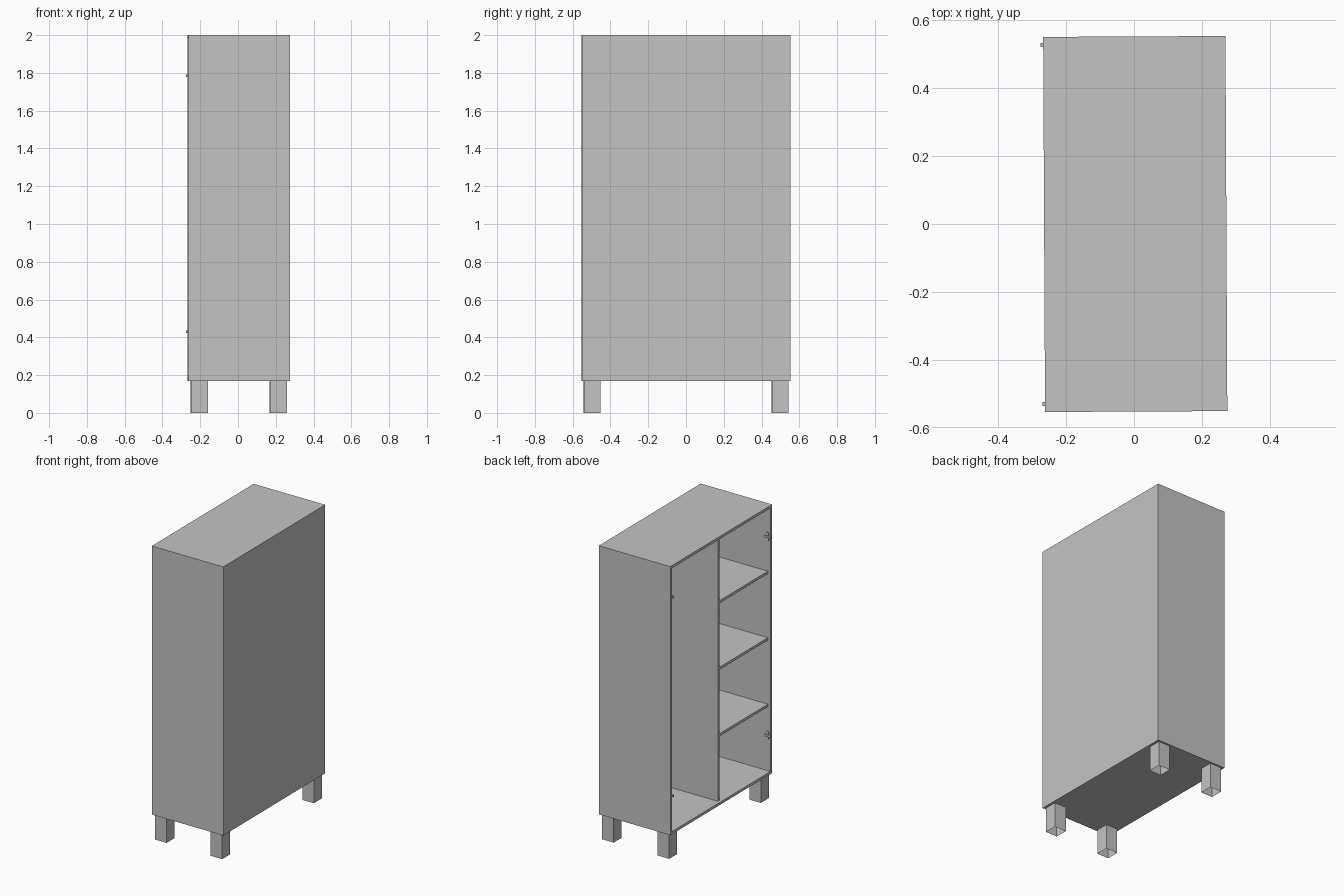
import bpy
import bmesh
from mathutils import Matrix, Vector

cube = bpy.data.objects.get("Cube")
if cube:
    bpy.data.objects.remove(cube, do_unlink=True)

grey = bpy.data.materials.new("light grey")
grey.use_nodes = True
colour = (0.55, 0.55, 0.55, 1)
grey.diffuse_color = colour
grey.node_tree.nodes["Principled BSDF"].inputs["Base Color"].default_value = colour

# The whole cabinet stands very slightly turned
PLACE = Matrix.Translation((0.0037, 0, 0)) @ Matrix.Rotation(0.005, 4, "Z")

HX, HY = 0.2685, 0.5525      # half depth and half width
BOTTOM, TOP = 0.17, 2.0
T = 0.018                    # board thickness
INSET = -HX + 0.02           # front edge of the inner boards
BACK = HX - 0.01             # inner face of the back panel


def box(name, low, high, open_bottom=False):
    low, high = Vector(low), Vector(high)
    bm = bmesh.new()
    bmesh.ops.create_cube(bm, size=1)
    bmesh.ops.scale(bm, vec=high - low, verts=bm.verts)
    bmesh.ops.translate(bm, vec=(low + high) / 2, verts=bm.verts)
    if open_bottom:
        lowest = [f for f in bm.faces if f.normal.z < -0.9]
        bmesh.ops.delete(bm, geom=lowest, context="FACES")
    bm.transform(PLACE)
    mesh = bpy.data.meshes.new(name)
    bm.to_mesh(mesh)
    bm.free()
    mesh.materials.append(grey)
    obj = bpy.data.objects.new(name, mesh)
    bpy.context.collection.objects.link(obj)
    return obj


# Carcass, open towards -x
box("top_board", (-HX, -HY, TOP - T), (HX, HY, TOP))
box("bottom_board", (-HX, -HY, BOTTOM), (HX, HY, BOTTOM + T))
box("back_panel", (BACK, -HY + T, BOTTOM + T), (HX, HY - T, TOP - T))
for side, y in (("right", -HY), ("left", HY - T)):
    box("side_board_" + side, (-HX, y, BOTTOM + T), (HX, y + T, TOP - T))

# Divider and shelves
box("divider", (INSET, -T / 2, BOTTOM + T), (BACK, T / 2, TOP - T))
step = (TOP - BOTTOM - T) / 4
for i in range(1, 4):
    z = BOTTOM + T + i * step
    box(f"shelf_{i}", (INSET, -HY + T, z - T), (BACK, -T / 2, z))

# Door hinges on the inner faces of the sides
for side, s in (("right", -1), ("left", 1)):
    wall = s * (HY - T)
    for level, z in (("lower", 0.43), ("upper", 1.785)):
        def part(name, x0, x1, depth, half):
            ys = sorted((wall, wall - s * depth))
            box(f"hinge_{name}_{level}_{side}", (x0, ys[0], z - half), (x1, ys[1], z + half))
        part("plate", -0.258, -0.238, 0.005, 0.027)
        part("arm", -0.276, -0.232, 0.012, 0.007)

# Square legs, open underneath
for sx in (-1, 1):
    for sy in (-1, 1):
        x, y, h = sx * 0.2085, sy * 0.497, 0.0435
        name = "leg_" + ("front" if sy < 0 else "back") + ("_left" if sx > 0 else "_right")
        box(name, (x - h, y - h, 0), (x + h, y + h, BOTTOM), open_bottom=True)
